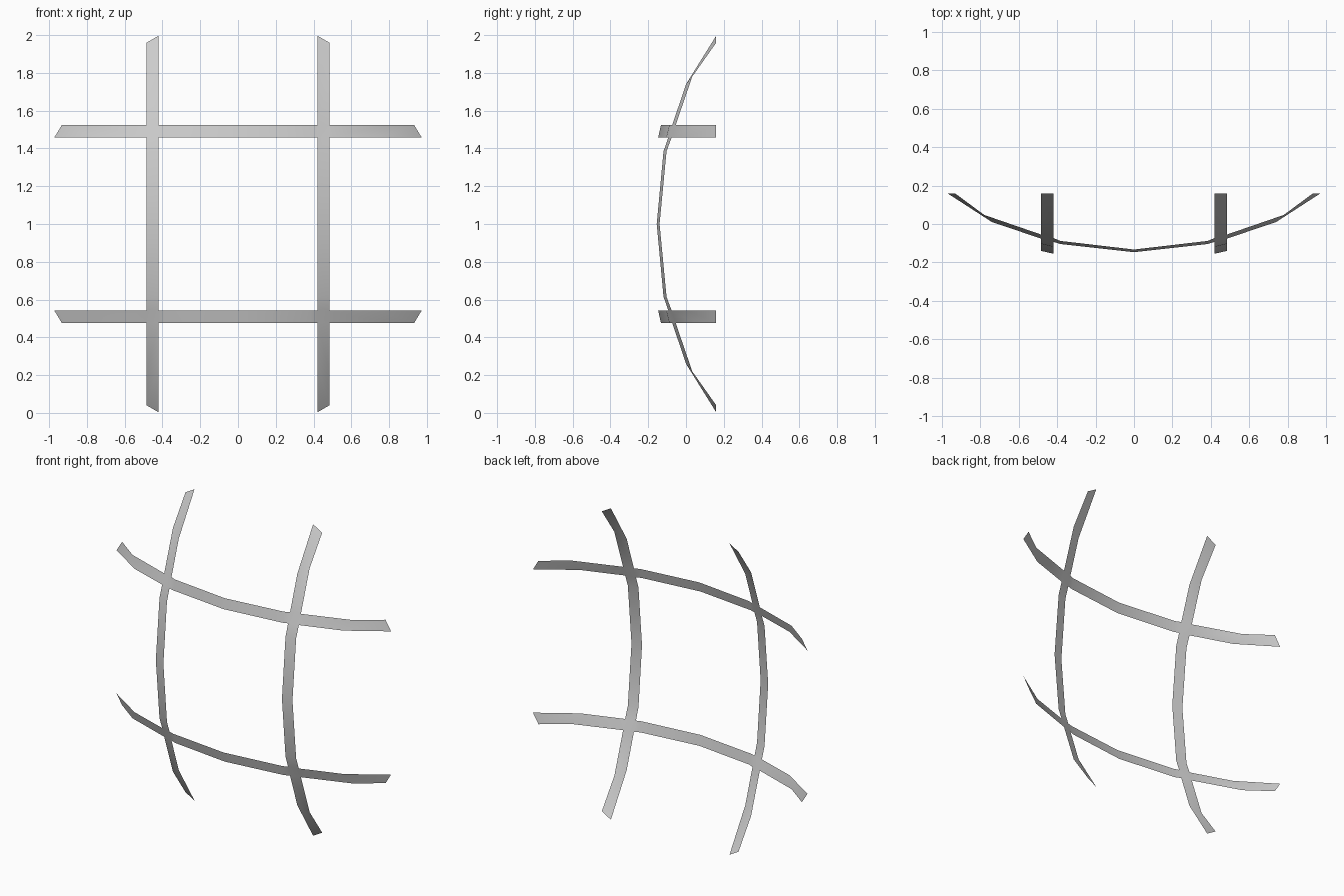
import bpy

if "Cube" in bpy.data.objects:
    bpy.data.objects.remove(bpy.data.objects["Cube"])

# Strip edges: upright bars span XI..XO, cross bars span ZI..ZO (offsets from the middle)
XI, XO = 0.42, 0.484
ZI, ZO = 0.459, 0.523

# Depth of the shared square where two bars cross
crossing = {(XI, ZI): -0.093, (XO, ZI): -0.076, (XI, ZO): -0.073, (XO, ZO): -0.055}

# Upright bar: rungs of (z, y) on the inner and outer edge, None marks the crossing
upright = [((0, -0.155), (0, -0.140)),
           ((0.385, -0.119), (0.385, -0.103)),
           ((ZI, None), (ZI, None)),
           ((ZO, None), (ZO, None)),
           ((0.74, 0.000), (0.78, 0.033)),
           ((0.997, 0.16), (0.96, 0.16))]

# Cross bar: rungs of (x, y) on the inner and outer edge
cross = [((0, -0.147), (0, -0.133)),
         ((0.385, -0.104), (0.385, -0.088)),
         ((XI, None), (XI, None)),
         ((XO, None), (XO, None)),
         ((0.74, 0.010), (0.78, 0.047)),
         ((0.972, 0.16), (0.933, 0.16))]

verts, faces, index = [], [], {}


def vert(x, y, z):
    """Add a vertex once; crossing corners take their shared depth."""
    if y is None:
        y = crossing[(x, z)]
    key = (x, y, z)
    if key not in index:
        index[key] = len(verts)
        verts.append(key)
    return index[key]


def bar(rungs, inner, outer, is_upright):
    rows = []
    for (a, ya), (b, yb) in rungs:
        if is_upright:
            rows.append((vert(inner, ya, a), vert(outer, yb, b)))
        else:
            rows.append((vert(a, ya, inner), vert(b, yb, outer)))
    for i in range(len(rows) - 1):
        if i == 2 and not is_upright:
            continue  # the crossing square already belongs to the upright bar
        (p, q), (r, s) = rows[i], rows[i + 1]
        faces.append((p, q, s, r) if is_upright else (p, r, s, q))


bar(upright, XI, XO, True)
bar(cross, ZI, ZO, False)

# One quarter of the bowed lattice, mirrored left-right and up-down
mesh = bpy.data.meshes.new("bowed_lattice")
mesh.from_pydata(verts, [], faces)
lattice = bpy.data.objects.new("bowed_lattice", mesh)
bpy.context.collection.objects.link(lattice)
lattice.location.z = 1.0
mirror = lattice.modifiers.new("mirror", 'MIRROR')
mirror.use_axis = (True, False, True)
mirror.use_clip = True

bpy.context.view_layer.objects.active = lattice
lattice.select_set(True)
bpy.ops.object.modifier_apply(modifier="mirror")
bpy.ops.object.shade_smooth_by_angle()
